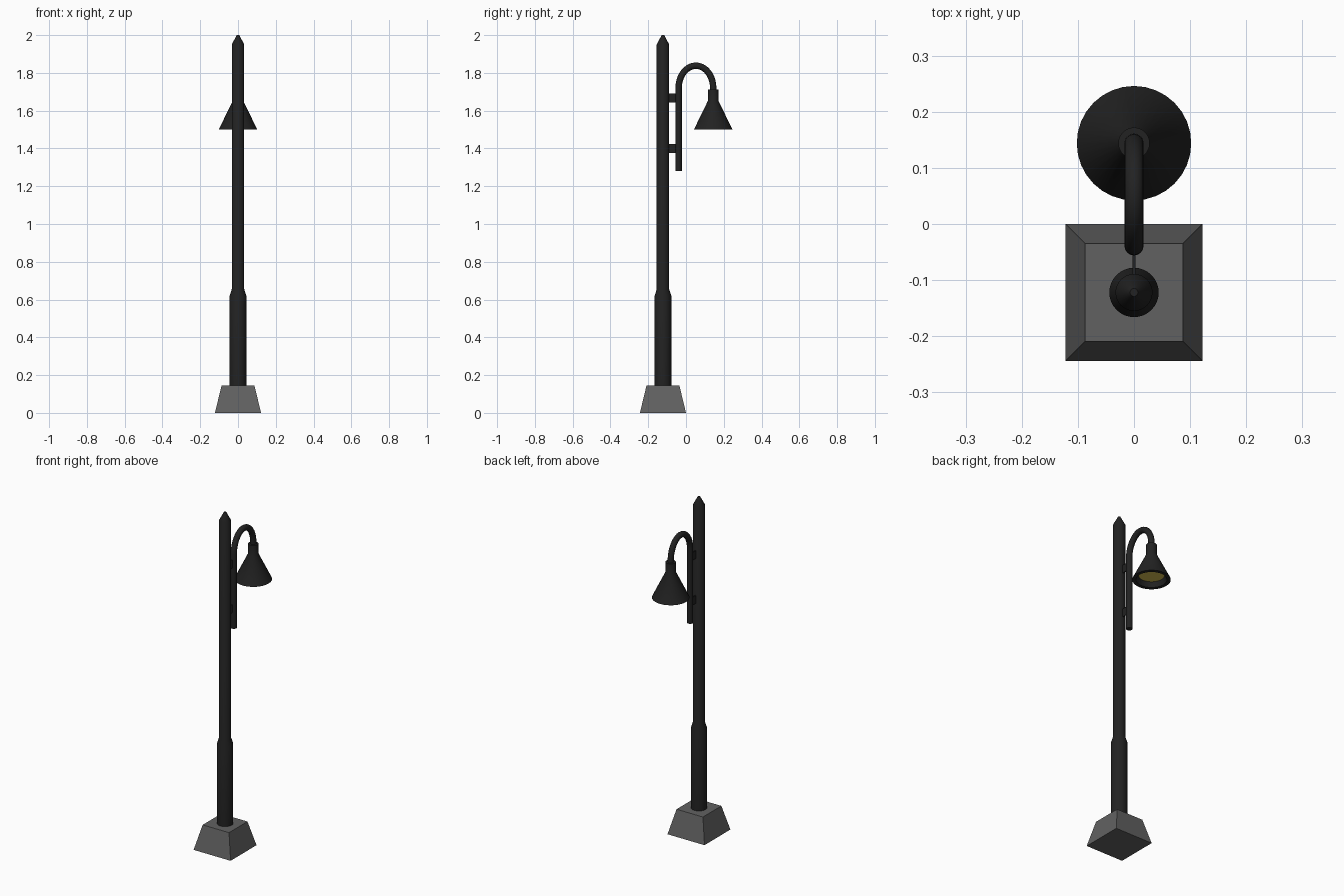
import bpy, bmesh, math

if "Cube" in bpy.data.objects:
    bpy.data.objects.remove(bpy.data.objects["Cube"])

AX = -0.122          # y of the pole axis
ARM, LAMP = -0.039, 0.144   # y of arm riser and lamp axis


def material(name, rgb):
    m = bpy.data.materials.new(name)
    m.diffuse_color = (*rgb, 1)
    m.use_nodes = True
    m.node_tree.nodes["Principled BSDF"].inputs["Base Color"].default_value = m.diffuse_color
    return m


black = material("black_metal", (0.016, 0.016, 0.016))
stone = material("stone", (0.12, 0.12, 0.12))
glow = material("lamp_yellow", (0.65, 0.5, 0.08))


def finish(bm, name, mat, smooth=True):
    bmesh.ops.recalc_face_normals(bm, faces=bm.faces)
    me = bpy.data.meshes.new(name)
    bm.to_mesh(me)
    bm.free()
    me.materials.append(mat)
    ob = bpy.data.objects.new(name, me)
    bpy.context.collection.objects.link(ob)
    if smooth:
        bpy.ops.object.select_all(action='DESELECT')
        ob.select_set(True)
        bpy.context.view_layer.objects.active = ob
        bpy.ops.object.shade_smooth_by_angle(angle=math.radians(30))
    return ob


def lathe(name, profile, y, mat, n=32, turn=0.0, smooth=True):
    """Revolve (radius, z) points around a vertical axis; cap open ends."""
    bm = bmesh.new()
    rings = []
    for r, z in profile:
        rings.append([bm.verts.new((r * math.cos(turn + i * math.tau / n),
                                    y + r * math.sin(turn + i * math.tau / n), z))
                      for i in range(n)])
    for a, b in zip(rings, rings[1:]):
        for i in range(n):
            j = (i + 1) % n
            bm.faces.new((a[i], a[j], b[j], b[i]))
    bm.faces.new(rings[0])
    bm.faces.new(rings[-1])
    return finish(bm, name, mat, smooth)


def tube(name, path, r, mat, n=16):
    """Sweep a circle along a (y, z) path."""
    bm = bmesh.new()
    rings = []
    for k, (y, z) in enumerate(path):
        p, q = path[max(k - 1, 0)], path[min(k + 1, len(path) - 1)]
        d = math.hypot(q[0] - p[0], q[1] - p[1])
        ny, nz = (q[1] - p[1]) / d, -(q[0] - p[0]) / d
        rings.append([])
        for i in range(n):
            c, s = r * math.cos(i * math.tau / n), r * math.sin(i * math.tau / n)
            rings[-1].append(bm.verts.new((c, y + s * ny, z + s * nz)))
    for a, b in zip(rings, rings[1:]):
        for i in range(n):
            j = (i + 1) % n
            bm.faces.new((a[i], a[j], b[j], b[i]))
    bm.faces.new(rings[0])
    bm.faces.new(rings[-1])
    return finish(bm, name, mat)


# Square tapered plinth
lathe("plinth", [(0.122 * math.sqrt(2), 0), (0.087 * math.sqrt(2), 0.145)],
      AX, stone, n=4, turn=math.pi / 4, smooth=False)

# Pole with thicker foot and pointed cap
lathe("pole", [(0.044, 0.14), (0.044, 0.62), (0.033, 0.655),
               (0.033, 1.95), (0.007, 2.0)], AX, black)

# Hooked arm: straight riser then an elliptical bend
mid, half = (ARM + LAMP) / 2, (LAMP - ARM) / 2
bend = [(mid - half * math.cos(math.pi * i / 20), 1.72 + 0.118 * math.sin(math.pi * i / 20))
        for i in range(21)]
tube("hooked_arm", [(ARM, 1.28)] + bend + [(LAMP, 1.70)], 0.017, black)

# Thin plates joining arm and pole
for label, z in (("lower", 1.40), ("upper", 1.667)):
    bm = bmesh.new()
    bmesh.ops.create_cube(bm, size=1)
    for v in bm.verts:
        v.co = (v.co.x * 0.006, -0.073 + v.co.y * 0.05, z + v.co.z * 0.047)
    finish(bm, label + "_bracket", black, smooth=False)

# Lamp shade: collar, cone, flat rim and hollow inside
lathe("lamp_shade", [(0.028, 1.712), (0.028, 1.652), (0.102, 1.5),
                     (0.082, 1.5), (0.07, 1.53)], LAMP, black)

# Glowing lens recessed in the shade
lathe("lamp_lens", [(0.069, 1.527), (0.069, 1.533)], LAMP, glow)
